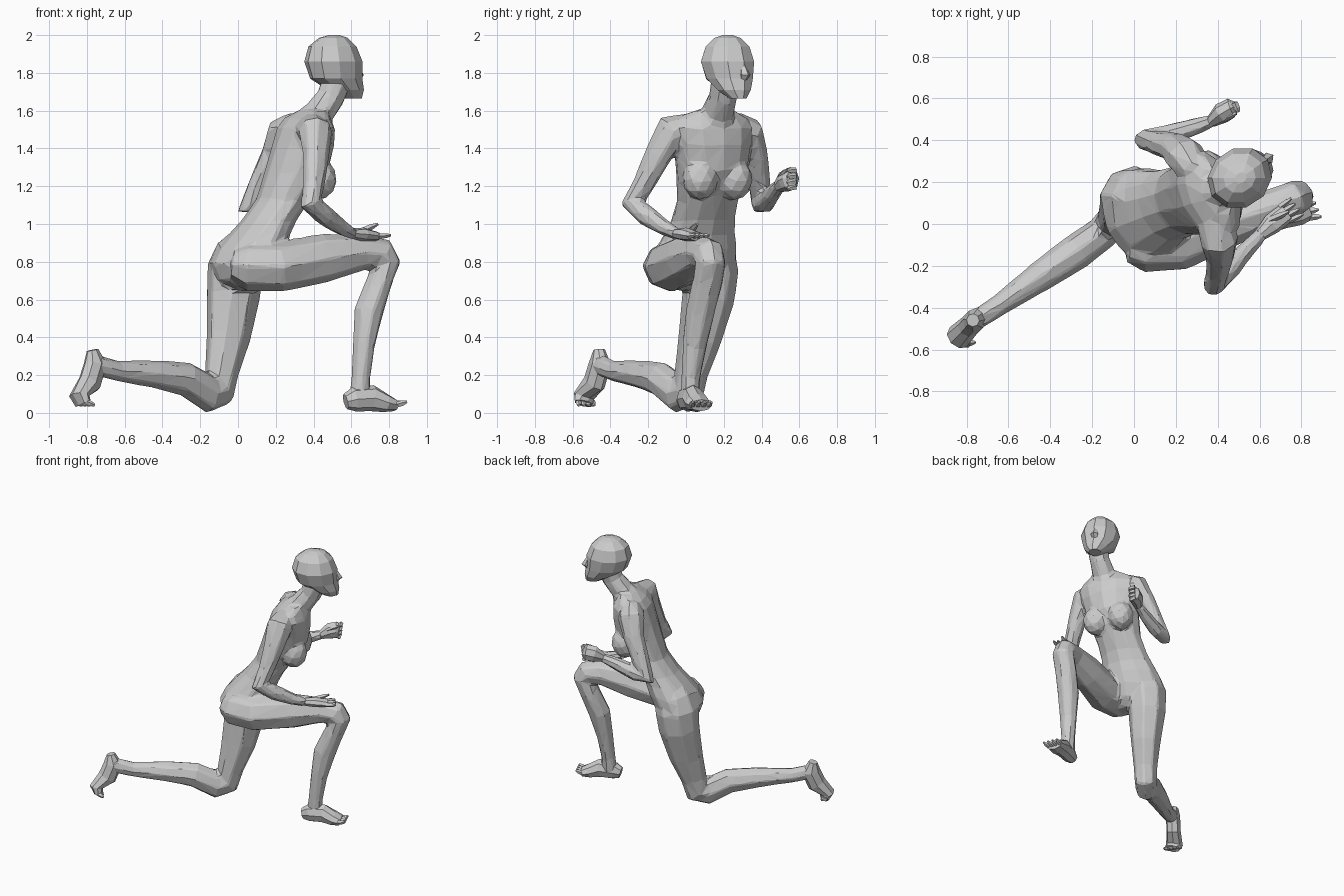
import bpy, bmesh
from math import sin, cos, tau, radians
from mathutils import Vector, Matrix


def skin(name, rings):
    """Flat-shaded skin over a list of rings, closed at both ends."""
    bm = bmesh.new()
    rows = [[bm.verts.new(p) for p in r] for r in rings]
    n = len(rows[0])
    for a, b in zip(rows, rows[1:]):
        for i in range(n):
            j = (i + 1) % n
            bm.faces.new((a[i], a[j], b[j], b[i]))
    bm.faces.new(rows[0])
    bm.faces.new(rows[-1])
    bmesh.ops.recalc_face_normals(bm, faces=bm.faces)
    return to_object(name, bm)


def to_object(name, bm):
    me = bpy.data.meshes.new(name)
    bm.to_mesh(me)
    bm.free()
    ob = bpy.data.objects.new(name, me)
    bpy.context.collection.objects.link(ob)
    return ob


def ellipse(c, u, v, a, b, n):
    return [c + u * a * cos(tau * i / n) + v * b * sin(tau * i / n) for i in range(n)]


def slices(name, yaw, data, n=12):
    """Horizontal slices (z, x, y, half width, half depth) turned to face yaw."""
    f = Vector((cos(yaw), sin(yaw), 0))
    l = Vector((-sin(yaw), cos(yaw), 0))
    return skin(name, [ellipse(Vector((x, y, z)), f, l, d, w, n) for z, x, y, w, d in data])


def limb(name, side, data, n=8, grow=1.05):
    """Tube through (x, y, z, radius in bend plane, radius along side)."""
    side = Vector(side)
    pts = [Vector(d[:3]) for d in data]
    dirs = [(q - p).normalized() for p, q in zip(pts, pts[1:])]
    rings = []
    for i, d in enumerate(data):
        t = (dirs[max(i - 1, 0)] + dirs[min(i, len(dirs) - 1)]).normalized()
        u = t.cross(side).normalized()
        rings.append(ellipse(pts[i], u, u.cross(t), d[3] * grow, d[4] * grow, n))
    return skin(name, rings)


def digits(name, start, end, spread, count, r):
    """Row of tapered fingers or toes."""
    for k in range(count):
        off = Vector(spread) * (k / max(count - 1, 1) - 0.5)
        a, b = Vector(start) + off, Vector(end) + off * 1.15
        limb(f"{name}_{k + 1}", (0.3, 0.2, 1), [(*a, r, r), (*a.lerp(b, .6), r * .9, r * .9),
                                               (*b, r * .4, r * .4)], 5)


# Torso and pelvis
body = [slices("torso", radians(25), [
    (0.65, 0.04, 0.03, 0.09, 0.07), (0.70, 0.03, 0.03, 0.18, 0.14),
    (0.79, 0.035, 0.04, 0.235, 0.18), (0.87, 0.07, 0.055, 0.225, 0.175),
    (0.94, 0.11, 0.07, 0.20, 0.155), (1.02, 0.165, 0.09, 0.178, 0.138),
    (1.13, 0.24, 0.115, 0.17, 0.137), (1.28, 0.31, 0.135, 0.197, 0.162),
    (1.42, 0.345, 0.14, 0.217, 0.152), (1.51, 0.36, 0.14, 0.23, 0.135),
    (1.56, 0.365, 0.14, 0.205, 0.10), (1.60, 0.395, 0.15, 0.12, 0.075)])]

# Breasts: shallow leaning ellipsoids set into the chest
for name, x, y in (("right_breast", 0.43, 0.075), ("left_breast", 0.345, 0.26)):
    bm = bmesh.new()
    bmesh.ops.create_icosphere(bm, subdivisions=2, radius=1)
    m = (Matrix.Translation((x, y, 1.235)) @ Matrix.Rotation(radians(25), 4, 'Z')
         @ Matrix.Rotation(radians(5), 4, 'Y') @ Matrix.Diagonal((0.095, 0.095, 0.11, 1)))
    bmesh.ops.transform(bm, matrix=m, verts=bm.verts)
    body.append(to_object(name, bm))

# Neck, head and nose
body.append(limb("neck", (-0.45, 0.9, 0), [
    (0.385, 0.145, 1.51, 0.11, 0.12), (0.43, 0.17, 1.59, 0.08, 0.085),
    (0.49, 0.195, 1.67, 0.075, 0.073), (0.53, 0.215, 1.78, 0.08, 0.08)]))
slices("head", radians(33), [
    (1.665, 0.605, 0.275, 0.045, 0.053), (1.71, 0.57, 0.255, 0.09, 0.10),
    (1.77, 0.52, 0.23, 0.12, 0.147), (1.86, 0.505, 0.22, 0.142, 0.16),
    (1.94, 0.50, 0.22, 0.117, 0.132), (1.985, 0.505, 0.22, 0.07, 0.08),
    (2.00, 0.51, 0.22, 0.025, 0.03)], 10)
limb("nose", (-0.55, 0.84, 0), [
    (0.62, 0.30, 1.85, 0.012, 0.012), (0.638, 0.312, 1.79, 0.032, 0.028),
    (0.625, 0.30, 1.755, 0.012, 0.015)], 5)

# Right leg: thigh forward, shin upright
body.append(limb("right_leg", (-0.3, 0.95, 0), [
    (-0.03, -0.08, 0.785, 0.08, 0.10), (0.05, -0.085, 0.775, 0.125, 0.14),
    (0.22, -0.075, 0.775, 0.128, 0.14), (0.46, 0.01, 0.82, 0.125, 0.113),
    (0.66, 0.08, 0.85, 0.092, 0.085), (0.76, 0.12, 0.84, 0.085, 0.082),
    (0.785, 0.13, 0.795, 0.077, 0.08), (0.75, 0.115, 0.70, 0.067, 0.082),
    (0.69, 0.075, 0.53, 0.077, 0.077), (0.665, 0.045, 0.35, 0.057, 0.064),
    (0.65, 0.025, 0.18, 0.05, 0.05), (0.645, 0.02, 0.06, 0.06, 0.048)]))
limb("right_foot", (0, 0, 1), [
    (0.57, -0.015, 0.06, 0.035, 0.04), (0.615, 0.0, 0.072, 0.05, 0.062),
    (0.71, 0.035, 0.078, 0.055, 0.066), (0.78, 0.06, 0.052, 0.065, 0.047),
    (0.83, 0.08, 0.04, 0.06, 0.03)])
digits("right_toe", (0.82, 0.075, 0.042), (0.875, 0.085, 0.058), (0.035, -0.085, 0), 4, 0.016)

# Left leg: thigh down, shin trailing on the ground
body.append(limb("left_leg", (-0.63, 0.77, 0), [
    (0.04, 0.11, 0.93, 0.06, 0.08), (0.015, 0.125, 0.86, 0.13, 0.12),
    (-0.015, 0.13, 0.76, 0.15, 0.138), (-0.025, 0.12, 0.62, 0.14, 0.134),
    (-0.05, 0.075, 0.40, 0.117, 0.107), (-0.085, 0.03, 0.22, 0.09, 0.085),
    (-0.105, 0.01, 0.12, 0.098, 0.08), (-0.155, -0.045, 0.102, 0.10, 0.077),
    (-0.28, -0.135, 0.18, 0.088, 0.083), (-0.44, -0.245, 0.205, 0.072, 0.072),
    (-0.64, -0.385, 0.222, 0.052, 0.05), (-0.755, -0.46, 0.255, 0.055, 0.047)]))
limb("left_foot", (-0.63, 0.77, 0), [
    (-0.77, -0.46, 0.333, 0.03, 0.03), (-0.755, -0.455, 0.26, 0.065, 0.05),
    (-0.785, -0.485, 0.16, 0.065, 0.05), (-0.84, -0.54, 0.09, 0.045, 0.06),
    (-0.82, -0.54, 0.05, 0.03, 0.058)])
digits("left_toe", (-0.835, -0.535, 0.06), (-0.79, -0.525, 0.04), (0.055, -0.07, 0), 4, 0.016)

# Right arm: forearm resting on the raised knee
body.append(limb("right_arm", (0.8, -0.5, 0.25), [
    (0.38, 0.02, 1.51, 0.07, 0.085), (0.41, -0.08, 1.49, 0.092, 0.087),
    (0.413, -0.145, 1.37, 0.074, 0.066), (0.40, -0.23, 1.20, 0.057, 0.055),
    (0.385, -0.282, 1.11, 0.065, 0.055), (0.46, -0.21, 1.045, 0.054, 0.052),
    (0.54, -0.12, 0.985, 0.043, 0.041), (0.61, -0.045, 0.945, 0.03, 0.034)]))
limb("right_hand", (0, 0, 1), [
    (0.60, -0.055, 0.95, 0.028, 0.026), (0.66, 0.0, 0.945, 0.047, 0.034),
    (0.73, 0.055, 0.935, 0.045, 0.024)])
digits("right_finger", (0.72, 0.05, 0.935), (0.78, 0.085, 0.94), (0.05, -0.065, 0), 4, 0.014)
digits("right_thumb", (0.65, 0.02, 0.96), (0.74, 0.06, 1.0), (0, 0, 0), 1, 0.017)

# Left arm: elbow behind, fist raised in front
body.append(limb("left_arm", (0.4, -0.85, -0.35), [
    (0.29, 0.25, 1.51, 0.07, 0.085), (0.24, 0.33, 1.48, 0.092, 0.085),
    (0.19, 0.37, 1.36, 0.072, 0.064), (0.11, 0.39, 1.20, 0.06, 0.055),
    (0.052, 0.40, 1.10, 0.066, 0.052), (0.14, 0.42, 1.115, 0.054, 0.05),
    (0.26, 0.455, 1.16, 0.047, 0.044), (0.38, 0.495, 1.205, 0.032, 0.031)]))
limb("left_hand", (0, 0, 1), [
    (0.37, 0.49, 1.20, 0.028, 0.032), (0.42, 0.53, 1.23, 0.048, 0.058),
    (0.465, 0.555, 1.24, 0.045, 0.06), (0.485, 0.56, 1.24, 0.025, 0.045)])
digits("left_finger", (0.475, 0.58, 1.24), (0.495, 0.535, 1.235), (0.01, 0.0, 0.085), 4, 0.016)
digits("left_thumb", (0.42, 0.50, 1.25), (0.49, 0.53, 1.285), (0, 0, 0), 1, 0.017)

# Fuse torso, neck and limbs into one faceted low-poly skin
for ob in body:
    ob.select_set(True)
bpy.context.view_layer.objects.active = body[0]
bpy.ops.object.join()
body[0].name = "body"
remesh = body[0].modifiers.new("fuse", 'REMESH')
remesh.mode, remesh.voxel_size = 'VOXEL', 0.012
smooth = body[0].modifiers.new("blend", 'SMOOTH')
smooth.factor, smooth.iterations = 0.5, 8
body[0].modifiers.new("facets", 'DECIMATE').ratio = 0.03
